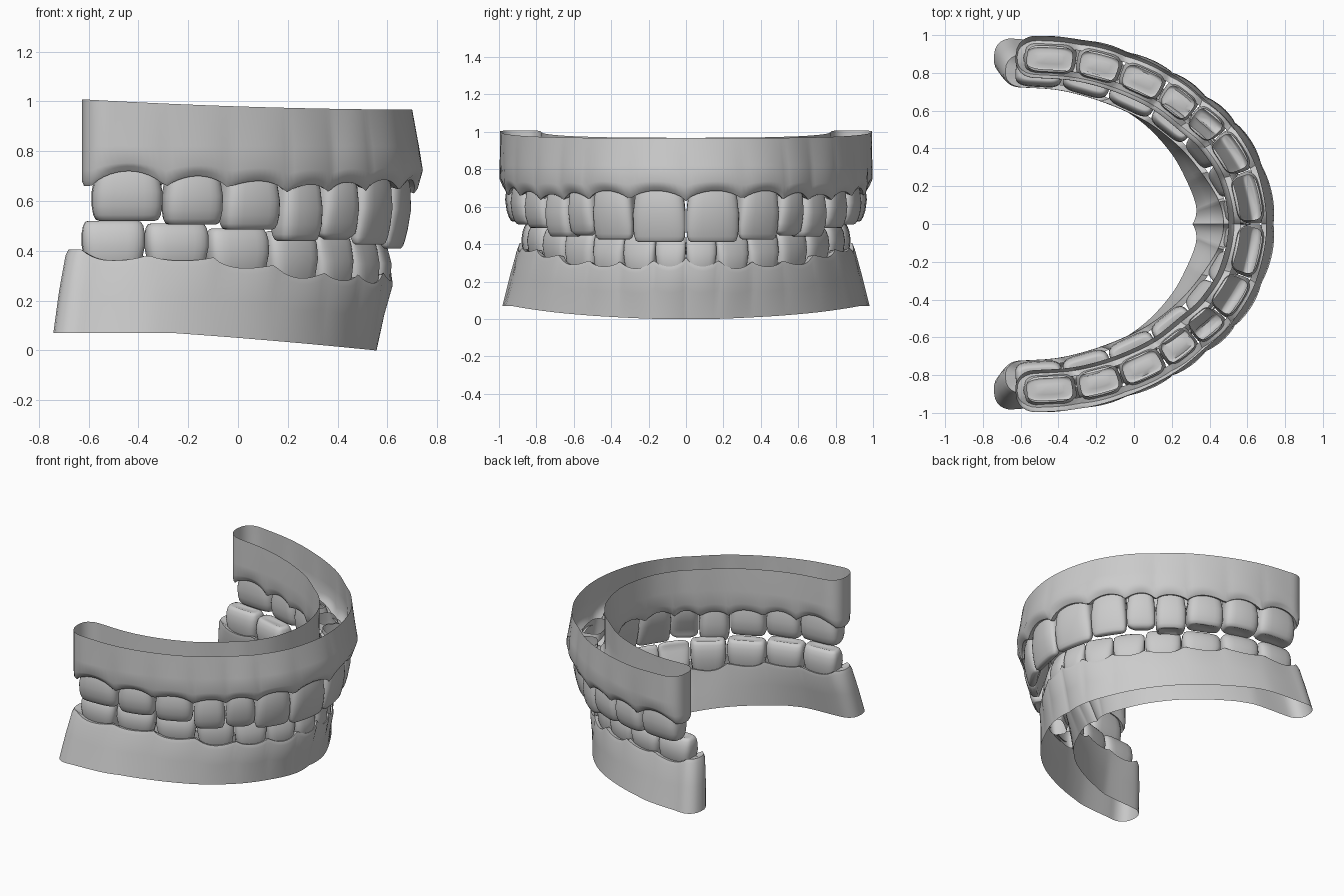
import bpy, bmesh, math
from mathutils import Vector

if "Cube" in bpy.data.objects:
    bpy.data.objects.remove(bpy.data.objects["Cube"])

grey = bpy.data.materials.new("plaster_grey")
grey.diffuse_color = (0.6, 0.6, 0.6, 1)
grey.use_nodes = True
grey.node_tree.nodes["Principled BSDF"].inputs["Base Color"].default_value = grey.diffuse_color


def lerp(a, b, t):
    return a + (b - a) * t


class Arch:
    """Dental arch: u = 0 at the midline, each whole number is a tooth boundary."""

    def __init__(self, pts, mids, edges, tips):
        self.p = [Vector(q) for q in pts]
        self.mids, self.edges, self.tips = mids, edges, tips

    def knot(self, i):
        if i < 0:
            return Vector((self.p[-i].x, -self.p[-i].y))
        if i > 7:
            return self.p[7] + (self.p[7] - self.p[6]) * (i - 7)
        return self.p[i]

    def mid(self, u):
        if u < 0:
            m = self.mid(-u)
            return Vector((m.x, -m.y))
        i = int(u)
        a, b, c, d = (self.knot(i + k) for k in (-1, 0, 1, 2))
        t = u - i
        return 0.5 * (2 * b + (c - a) * t + (2 * a - 5 * b + 4 * c - d) * t ** 2
                      + (3 * b - a - 3 * c + d) * t ** 3)

    def at(self, u, off):
        t = (self.mid(u + 0.02) - self.mid(u - 0.02)).normalized()
        return self.mid(u) + Vector((t.y, -t.x)) * off

    def gum_line(self, u):
        u = abs(u)
        if u >= 7:
            return self.edges[7]
        k = int(u)
        e = lerp(self.edges[k], self.edges[k + 1], u - k)
        return e + (self.mids[k] - e) * math.sin(math.pi * (u - k)) ** 0.65


def finish(bm, name, angle=40):
    bmesh.ops.recalc_face_normals(bm, faces=bm.faces)
    me = bpy.data.meshes.new(name)
    bm.to_mesh(me)
    bm.free()
    me.shade_smooth()
    me.set_sharp_from_angle(angle=math.radians(angle))
    me.materials.append(grey)
    ob = bpy.data.objects.new(name, me)
    bpy.context.collection.objects.link(ob)


def bridge(bm, r0, r1):
    n = len(r0)
    for i in range(n):
        j = (i + 1) % n
        bm.faces.new((r0[i], r0[j], r1[j], r1[i]))


def gum(name, arch, rings):
    """Open shell lofted through closed plan rings:
    (outer front, outer back, inner front, inner back, end u, swell, height rule)."""
    bm = bmesh.new()
    prev = None
    for of, ob, inf, inb, end, swell, zfun in rings:
        start = end - 0.35
        half = [(start * i / 78, 1.0) for i in range(79)]
        for k in range(1, 7):
            a = k / 6 * math.pi / 2
            half.append((start + 0.35 * math.sin(a), max(math.cos(a), 0) ** 0.8))
        half[-1] = (end, 0.0)
        stations = [(-u, w) for u, w in reversed(half)] + half[1:]
        outer, inner = [], []
        for u, w in stations:
            t = min(1, abs(u) / 6)
            o, i = lerp(of, ob, t), lerp(inf, inb, t)
            if abs(u) < 7:
                o += swell * (abs(math.sin(math.pi * u)) ** 0.7 - 0.5)
            c, h = (o + i) / 2, (o - i) / 2 * w
            outer.append((u, c + h))
            inner.append((u, c - h))
        ring = []
        for u, off in outer + inner[-2:0:-1]:
            q = arch.at(u, off)
            ring.append(bm.verts.new((q.x, q.y, zfun(u, q.x))))
        if prev:
            bridge(bm, prev, ring)
        prev = ring
    finish(bm, name)


def tooth(name, arch, k, side, up):
    """Hollow crown, open at the root; up = -1 for upper teeth, 1 for lower."""
    bm = bmesh.new()
    root, tip = arch.mids[k] - up * 0.035, arch.tips[k]
    front = k < 3
    thick = 0.0 if up < 0 else -0.012
    # rows: height fraction, width, outer offset, inner offset
    if front:
        rows = [(0, .86, .066, -.07), (.2, .93, .08, -.075), (.5, 1.0, .082, -.05),
                (.75, 1.0, .068, -.025), (.9, .97, .056, -.01), (.97, .91, .048, -.002),
                (1, .8, .04, .006)]
        if k == 2:
            rows[-1] = (1, .6, .035, .0)
            rows[-2] = (.95, .85, .048, -.01)
    else:
        rows = [(0, .84, .066, -.072), (.2, .9, .08, -.082), (.5, .99, .088, -.09),
                (.75, .99, .08, -.084), (.9, .95, .068, -.074), (.98, .88, .056, -.062),
                (1, .78, .046, -.052), (.96, .5, .025, -.03)]
    n, prev = 28, None
    for t, w, o, i in rows:
        o, i = o + thick, i - thick
        if not front and k < 5:
            o, i = o * 0.95, i * 0.95
        ring = []
        for j in range(n):
            a = 2 * math.pi * j / n
            c, s = math.cos(a), math.sin(a)
            ex = 0.55
            x = math.copysign(abs(c) ** ex, c)
            y = math.copysign(abs(s) ** ex, s)
            u = (k + 0.5 + 0.495 * w * x) * side
            q = arch.at(u, (o + i) / 2 + (o - i) / 2 * y)
            ring.append(bm.verts.new((q.x, q.y, lerp(root, tip, t))))
        if prev:
            bridge(bm, prev, ring)
        prev = ring
    bm.faces.new(prev)
    finish(bm, name, 50)


upper = Arch([(.62, 0), (.565, .27), (.445, .465), (.31, .585), (.15, .705),
              (-.07, .805), (-.305, .865), (-.59, .885)],
             [.685, .685, .675, .665, .68, .70, .72],
             [.63, .635, .635, .63, .63, .65, .65, .66],
             [.41, .425, .445, .44, .485, .505, .52])
lower = Arch([(.55, 0), (.52, .15), (.425, .31), (.295, .465), (.11, .61),
              (-.125, .72), (-.375, .79), (-.63, .81)],
             [.28, .27, .28, .29, .33, .36, .36],
             [.33, .32, .31, .315, .345, .375, .385, .405],
             [.455, .46, .47, .48, .49, .51, .52])


def upper_rim(u, x):
    return .98 - .033 * x + .02 * x * x


def lower_rim(u, x):
    return max(0, min(.07, .05 - .08 * x - .02 * x * x))


# upper gum: open at the top, scalloped around the crowns
gum("upper_gum", upper, [
    (.08, .113, -.12, -.105, 7.13, 0, upper_rim),
    (.108, .114, -.12, -.108, 7.13, .004, lambda u, x: .82),
    (.124, .112, -.118, -.108, 7.13, .012, lambda u, x: lerp(.735, upper.gum_line(u) + .05, .5)),
    (.108, .102, -.105, -.1, 7.13, .012, lambda u, x: upper.gum_line(u) + .02),
    (.09, .088, -.09, -.09, 7.1, .006, lambda u, x: upper.gum_line(u)),
    (.055, .055, -.055, -.06, 6.98, 0, lambda u, x: upper.gum_line(u) + .012)])

# lower gum: flared, open at the bottom
gum("lower_gum", lower, [
    (0, .17, -.24, -.03, 7.46, 0, lower_rim),
    (.035, .13, -.155, -.06, 7.36, .002, lambda u, x: lerp(lower_rim(u, x), lower.gum_line(u), .5)),
    (.07, .098, -.08, -.085, 7.25, .008, lambda u, x: lower.gum_line(u) - .025),
    (.066, .088, -.075, -.084, 7.2, .006, lambda u, x: lower.gum_line(u)),
    (.04, .055, -.045, -.055, 6.98, 0, lambda u, x: lower.gum_line(u) - .008)])

# seven teeth on each side of each jaw
for jaw, arch, up in (("upper", upper, -1), ("lower", lower, 1)):
    for side, label in ((1, "left"), (-1, "right")):
        for k in range(7):
            tooth(f"{jaw}_{label}_tooth_{k + 1}", arch, k, side, up)
